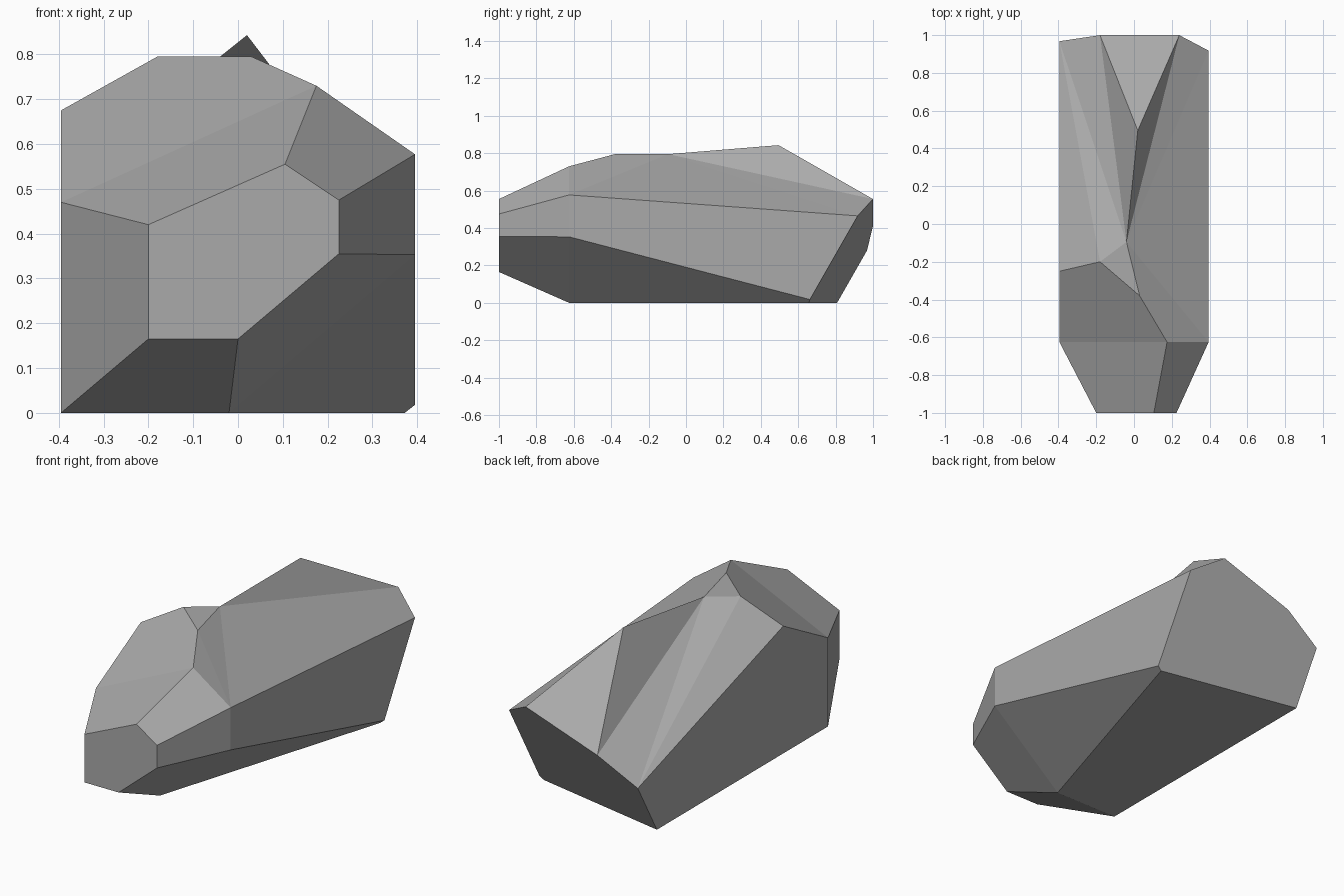
import bpy
import bmesh

# Remove the default cube
default = bpy.data.objects.get("Cube")
if default:
    bpy.data.objects.remove(default, do_unlink=True)


# Stone colour
def make_material(name, rgb):
    mat = bpy.data.materials.new(name)
    mat.use_nodes = True
    colour = (*rgb, 1.0)
    mat.diffuse_color = colour
    mat.node_tree.nodes["Principled BSDF"].inputs["Base Color"].default_value = colour
    return mat


stone_grey = make_material("stone grey", (0.4, 0.4, 0.4))

# Corner points of the boulder, gathered by letter
corners = {}


def add_profile(letters, outline, depth):
    """Place an (x, z) outline at the depth given by a function of x and z."""
    for letter, (x, z) in zip(letters, outline):
        corners[letter] = (x, depth(x, z), z)


# Upright front facet
add_profile("ABCDEF",
            [(-.2, .42), (-.2, .165), (0, .165), (.225, .355), (.225, .475), (.105, .555)],
            lambda x, z: -1)

# Widest belt, just behind the front facet
add_profile("GHIJLK",
            [(-.395, .47), (.175, .73), (.395, .577), (.395, .353), (-.02, 0), (-.395, 0)],
            lambda x, z: -.625)

# Sloping back facet, all on one plane
add_profile("RSTVWXU",
            [(-.18, .41), (.24, .555), (.395, .465), (.395, .018), (.372, 0), (-.395, 0), (-.395, .28)],
            lambda x, z: .73 - .197 * x + .571 * z)

# Crest along the top, with the peak at Q
corners.update(M=(.03, -.38, .795), N=(-.18, -.2, .795), O=(-.04, -.095, .795),
               P=(-.395, -.25, .675), Q=(.02, .495, .843))

# Chipped facets, grouped by the side of the stone they are on
facets = {
    "front": "ABCDEF ABKG BCLK DEIJ EFHI AFHG",
    "top": "GHMNP MNO MHI MIO OIT OTS",
    "peak": "OQS QRS OQR",
    "left": "GPUXK NPU NUO OUR",
    "right": "IJVT CDJL JVWL",
    "back": "RSTVWXU",
    "base": "KLWX",
}

# Build the boulder as one closed, flat-shaded mesh
bm = bmesh.new()
points = {letter: bm.verts.new(position) for letter, position in corners.items()}
for group in facets.values():
    for facet in group.split():
        bm.faces.new([points[letter] for letter in facet])
bmesh.ops.recalc_face_normals(bm, faces=bm.faces)
mesh = bpy.data.meshes.new("boulder")
bm.to_mesh(mesh)
bm.free()

mesh.materials.append(stone_grey)
boulder = bpy.data.objects.new("boulder", mesh)
bpy.context.collection.objects.link(boulder)
